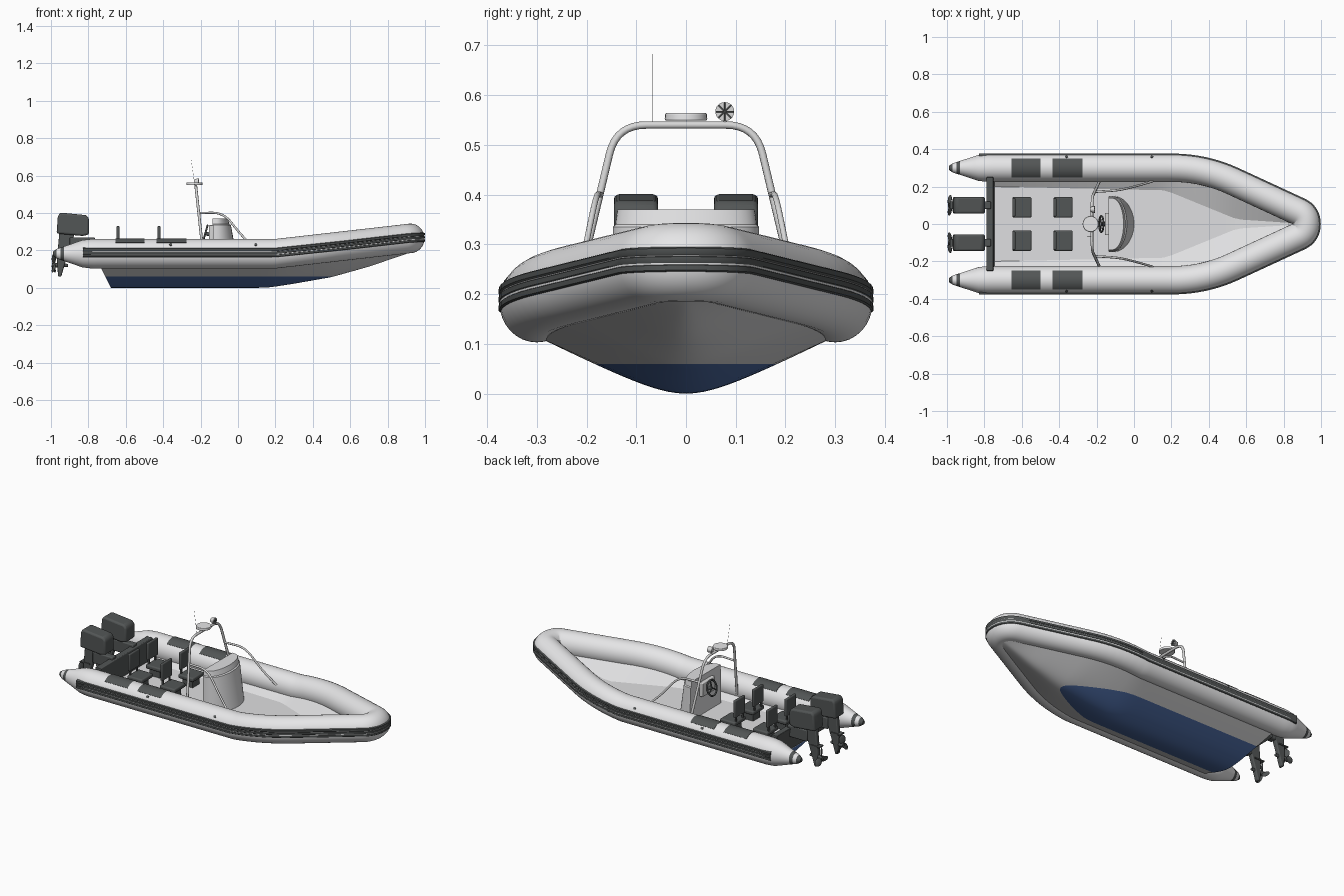
import bpy, bmesh, math
from math import sin, cos, pi, radians
from mathutils import Vector, Matrix

if "Cube" in bpy.data.objects:
    bpy.data.objects.remove(bpy.data.objects["Cube"], do_unlink=True)


def material(name, *rgb):
    m = bpy.data.materials.new(name)
    m.use_nodes = True
    m.diffuse_color = (*rgb, 1)
    m.node_tree.nodes["Principled BSDF"].inputs["Base Color"].default_value = (*rgb, 1)
    return m


LIGHT = material("light grey tube", 0.8, 0.8, 0.81)
DECK = material("deck grey", 0.74, 0.74, 0.75)
DARK = material("dark grey", 0.085, 0.092, 0.092)
STEEL = material("steel grey", 0.68, 0.68, 0.68)
BLUE = material("bottom blue", 0.08, 0.16, 0.4)


# ---- helpers ----
def finish(name, bm, *mats, mirror=False, bevel=0, angle=35, rule=None):
    bmesh.ops.remove_doubles(bm, verts=bm.verts, dist=1e-5)
    bmesh.ops.recalc_face_normals(bm, faces=bm.faces)
    for f in bm.faces:
        f.material_index = int(bool(rule and rule(f.calc_center_median())))
    me = bpy.data.meshes.new(name)
    bm.to_mesh(me)
    bm.free()
    ob = bpy.data.objects.new(name, me)
    bpy.context.collection.objects.link(ob)
    for m in mats:
        me.materials.append(m)
    bpy.ops.object.select_all(action='DESELECT')
    ob.select_set(True)
    bpy.context.view_layer.objects.active = ob
    bpy.ops.object.shade_smooth_by_angle(angle=radians(angle))
    if bevel:
        b = ob.modifiers.new("Bevel", 'BEVEL')
        b.width, b.segments = bevel, 3
    if mirror:
        ob.modifiers.new("Mirror", 'MIRROR').use_axis = (False, True, False)


def box(name, lo, hi, mat, **kw):
    lo, hi = Vector(lo), Vector(hi)
    bm = bmesh.new()
    bmesh.ops.create_cube(bm, size=1, matrix=Matrix.Translation((lo + hi) / 2) @ Matrix.Diagonal((*(hi - lo), 1)))
    finish(name, bm, mat, **kw)


def side_profile(name, pts, y0, y1, mat, **kw):
    bm = bmesh.new()
    face = bm.faces.new([bm.verts.new((x, y0, z)) for x, z in pts])
    ext = bmesh.ops.extrude_face_region(bm, geom=[face])["geom"]
    bmesh.ops.translate(bm, vec=(0, y1 - y0, 0), verts=[v for v in ext if isinstance(v, bmesh.types.BMVert)])
    bm.faces.new([bm.verts.new((x, y0, z)) for x, z in pts]) if not face.is_valid else None
    finish(name, bm, mat, **kw)


def rod(name, a, b, r0, r1, mat, **kw):
    a, b = Vector(a), Vector(b)
    bm = bmesh.new()
    m = Matrix.Translation((a + b) / 2) @ (b - a).to_track_quat('Z', 'Y').to_matrix().to_4x4()
    bmesh.ops.create_cone(bm, cap_ends=True, segments=24, radius1=r0, radius2=r1, depth=(b - a).length, matrix=m)
    finish(name, bm, mat, **kw)


def rounded(corners, cuts, steps=8):
    pts = [Vector(c) for c in corners]
    out = [pts[0]]
    for p, c, n, d in zip(pts, pts[1:], pts[2:], cuts):
        a, b = c + (p - c).normalized() * d, c + (n - c).normalized() * d
        out += [a.lerp(c, t / steps).lerp(c.lerp(b, t / steps), t / steps) for t in range(steps + 1)]
    return out + [pts[-1]]


def pipe(name, path, r, mat, mirror=False):
    cu = bpy.data.curves.new(name, 'CURVE')
    cu.dimensions, cu.bevel_depth, cu.bevel_resolution, cu.use_fill_caps = '3D', r, 3, True
    s = cu.splines.new('POLY')
    s.points.add(len(path) - 1)
    for q, p in zip(s.points, path):
        q.co = (*p, 1)
    ob = bpy.data.objects.new(name, cu)
    bpy.context.collection.objects.link(ob)
    cu.materials.append(mat)
    bpy.ops.object.select_all(action='DESELECT')
    ob.select_set(True)
    bpy.context.view_layer.objects.active = ob
    bpy.ops.object.convert(target='MESH')
    bpy.ops.object.shade_smooth_by_angle(angle=radians(40))
    if mirror:
        bpy.context.object.modifiers.new("Mirror", 'MIRROR').use_axis = (False, True, False)


def interp(x, table):
    for (x0, y0), (x1, y1) in zip(table, table[1:]):
        if x <= x1:
            return y0 + (y1 - y0) * max(0, (x - x0) / (x1 - x0))
    return table[-1][1]


def tube_z(x):
    return 0.182 + max(0, x - 0.2) * 0.114


def half_path(x0, step=0.05):
    """Left tube centre line from x0 to the bow."""
    raw = rounded([(x0, 0.3, 0), (0.375, 0.3, 0), (0.922, 0.047, 0), (0.922, 0, 0)], (0.17, 0.045))
    pts = [raw[0]]
    for a, b in zip(raw, raw[1:]):
        n = max(1, math.ceil((b - a).length / step))
        pts += [a.lerp(b, i / n) for i in range(1, n + 1) if (b - a).length > 1e-5]
    return [Vector((p.x, p.y, tube_z(p.x))) for p in pts]


def loft(bm, rows, closed=False):
    grid = [[bm.verts.new(p) for p in row] for row in rows]
    for a, b in zip(grid, grid[1:]):
        n = len(a)
        for i in range(n if closed else n - 1):
            j = (i + 1) % n
            bm.faces.new((a[i], a[j], b[j], b[i]))
    return grid


def sweep(path, section, scale=lambda x: 1):
    bm, rows = bmesh.new(), []
    for i, p in enumerate(path):
        t = path[min(i + 1, len(path) - 1)] - path[max(i - 1, 0)]
        if p.y < 1e-4:
            t = Vector((0, -1, 0))
        n = Vector((-t.y, t.x, 0)).normalized()
        row = [p + (n * o + Vector((0, 0, u))) * scale(p.x) for o, u in section]
        rows.append([(v.x, max(v.y, 0), v.z) for v in row])
    grid = loft(bm, rows, True)
    bm.faces.new(grid[0])
    return bm


# ---- inflatable tube, rub strake and patches ----
ring = [(0.075 * cos(a * pi / 16), 0.079 * sin(a * pi / 16)) for a in range(32)]
cone = [(-0.99, 0.14), (-0.982, 0.27), (-0.83, 0.93), (-0.78, 1)]
finish("inflatable_tube", sweep(half_path(-0.99, 0.02), ring, lambda x: interp(x, cone)),
       LIGHT, DARK, mirror=True, rule=lambda c: c.x < -0.965 or -0.95 < c.x < -0.93)

strake = [(0.06, -0.02), (0.073, -0.019)]
for k in range(3):
    u = -0.019 + k * 0.017
    strake += [(0.0765, u + 0.003), (0.0765, u + 0.013), (0.073, u + 0.015)]
strake += [(0.06, 0.033)]
finish("rub_strake", sweep(half_path(-0.83), strake), DARK, mirror=True)

arc = [radians(d) for d in range(48, 133, 6)]
patch = [(0.077 * cos(a), 0.081 * sin(a)) for a in arc] + [(0.07 * cos(a), 0.074 * sin(a)) for a in reversed(arc)]
for label, x0, x1 in (("rear", -0.655, -0.5), ("front", -0.435, -0.275)):
    bm = sweep([Vector((x, 0.3, tube_z(x))) for x in (x0, x1)], patch)
    finish(label + "_tube_patch", bm, DARK, mirror=True)
for x in (-0.36, 0.095):
    rod("tube_valve", (x, 0.34, 0.215), (x, 0.361, 0.2325), 0.008, 0.008, DARK, mirror=True)

# ---- hull with painted bottom ----
keel = [(0.12, 0), (0.17, 0.002), (0.3, 0.022), (0.5, 0.057), (0.7, 0.113), (0.92, 0.188)]
rows = []
for p in half_path(-0.68):
    zk, yc, zc = interp(p.x, keel), max(p.y - 0.012, 0), p.z - 0.073
    row = []
    for i in range(17):
        t = i / 16
        g = (math.hypot(0.04, 0.14 * t) - 0.04) / (math.hypot(0.04, 0.14) - 0.04)
        z = zk + (zc - zk) * g
        row.append((p.x - (0.5 * z if p.x < -0.67 else 0), yc * t, z))
    rows.append(row)
bm = bmesh.new()
grid = loft(bm, rows)
top = rows[0][-1]
bm.faces.new(grid[0] + [bm.verts.new((top[0], 0, top[2]))])
bmesh.ops.bisect_plane(bm, geom=bm.verts[:] + bm.edges[:] + bm.faces[:], plane_co=(0, 0, 0.06), plane_no=(0, 0, 1))
finish("hull", bm, DECK, BLUE, mirror=True, rule=lambda c: c.z < 0.06)

# ---- deck: flat floor with sloping edges ----
rows = []
for p in half_path(-0.75):
    z = 0.13 + max(0, p.x - 0.55) * 0.3
    edge = min(interp(p.x, [(-0.75, 0.2), (0.17, 0.18), (0.55, 0.025), (0.92, 0)]), p.y)
    rows.append([(p.x, 0, z), (p.x, edge, z), (p.x, max(p.y - 0.05, edge), p.z - 0.015)])
bm = bmesh.new()
loft(bm, rows)
finish("deck", bm, DECK, mirror=True, angle=10)
side_profile("transom", [(-0.79, 0.255), (-0.752, 0.255), (-0.745, 0.115), (-0.765, 0.105)], -0.25, 0.25, DARK, bevel=0.004)

# ---- console with dash and wheel ----
rows = []
for z, s, back, nose in ((0.13, 0.15, -0.13, 0.0), (0.335, 0.147, -0.135, -0.038), (0.34, 0.142, -0.135, -0.046), (0.37, 0.138, -0.135, -0.056)):
    mid = -0.115
    rows.append([(back, -s, z)] + [(mid + (nose - mid) * cos(a * pi / 24), s * sin(a * pi / 24), z) for a in range(-12, 13)] + [(back, s, z)])
bm = bmesh.new()
grid = loft(bm, rows, True)
bm.faces.new(grid[-1])
finish("console", bm, DECK)
box("dash", (-0.155, -0.06, 0.25), (-0.13, 0.06, 0.335), STEEL, bevel=0.005)
hub = Vector((-0.175, 0, 0.29))


def on_wheel(a):
    return hub + 0.043 * Vector((0.28 * sin(a), cos(a), sin(a)))


pipe("steering_wheel", [on_wheel(a * pi / 12) for a in range(25)], 0.005, DARK)
for a in (90, 210, 330):
    rod("wheel_spoke", hub, on_wheel(radians(a)), 0.004, 0.004, DARK)
rod("wheel_hub", hub, (-0.15, 0, 0.285), 0.01, 0.01, DARK)

# ---- radar arch and fittings ----
arch = [(-0.185, -0.228, 0.17), (-0.225, -0.14, 0.54), (-0.225, 0.14, 0.54), (-0.185, 0.228, 0.17)]
pipe("radar_arch", rounded(arch, (0.06, 0.06)), 0.0075, STEEL)
brace = [(-0.21, 0.172, 0.4), (-0.08, 0.18, 0.402), (0.02, 0.205, 0.28), (0.1, 0.228, 0.2)]
pipe("arch_brace", rounded(brace, (0.06, 0.03)), 0.006, STEEL, mirror=True)
rod("radar_dome", (-0.232, 0, 0.549), (-0.232, 0, 0.564), 0.043, 0.042, LIGHT, bevel=0.003)
rod("antenna", (-0.23, -0.068, 0.54), (-0.25, -0.068, 0.683), 0.0008, 0.0005, STEEL)
rod("searchlight", (-0.235, 0.078, 0.567), (-0.21, 0.078, 0.567), 0.012, 0.019, STEEL)
for k in range(4):
    d = Vector((0, cos(k * pi / 4), sin(k * pi / 4))) * 0.018
    c = Vector((-0.209, 0.078, 0.567))
    rod("searchlight_grille", c - d, c + d, 0.0015, 0.0015, DARK)
rod("searchlight_stem", (-0.226, 0.078, 0.54), (-0.226, 0.078, 0.56), 0.004, 0.004, STEEL)

# ---- seats ----
for label, x in (("rear", -0.65), ("front", -0.43)):
    box(label + "_seat_pedestal", (x + 0.015, 0.055, 0.13), (x + 0.085, 0.122, 0.18), DARK, mirror=True)
    box(label + "_seat_cushion", (x, 0.034, 0.175), (x + 0.102, 0.144, 0.2), DARK, mirror=True, bevel=0.008)
    box(label + "_seat_back", (x, 0.04, 0.225), (x + 0.016, 0.138, 0.33), DARK, mirror=True, bevel=0.006)
    for y in (0.052, 0.116):
        box(label + "_seat_post", (x + 0.003, y, 0.18), (x + 0.012, y + 0.01, 0.24), DARK, mirror=True)

# ---- twin outboard motors ----
cowl = [(-0.97, 0.29), (-0.963, 0.385), (-0.95, 0.402), (-0.81, 0.388), (-0.796, 0.37), (-0.796, 0.285), (-0.83, 0.277)]
side_profile("motor_cowl", cowl, 0.056, 0.145, DARK, mirror=True, bevel=0.016)
leg = [(-0.955, 0.3), (-0.87, 0.3), (-0.895, 0.22), (-0.925, 0.13), (-0.945, 0.06), (-0.962, 0.06), (-0.968, 0.15)]
side_profile("motor_leg", leg, 0.086, 0.114, DARK, mirror=True, bevel=0.006)
box("motor_bracket", (-0.9, 0.08, 0.2), (-0.765, 0.12, 0.27), DARK, mirror=True, bevel=0.006)
box("splash_plate", (-0.985, 0.08, 0.183), (-0.92, 0.12, 0.19), DARK, mirror=True)
rod("gearcase", (-0.995, 0.1, 0.12), (-0.91, 0.1, 0.12), 0.013, 0.008, DARK, mirror=True)
bm = bmesh.new()
for k in range(3):
    m = (Matrix.Translation((-0.985, 0.1, 0.12)) @ Matrix.Rotation(k * 2 * pi / 3, 4, 'X')
         @ Matrix.Translation((0, 0, 0.034)) @ Matrix.Rotation(radians(30), 4, 'Z') @ Matrix.Diagonal((0.005, 0.021, 0.028, 1)))
    bmesh.ops.create_uvsphere(bm, u_segments=12, v_segments=8, radius=1, matrix=m)
finish("propeller", bm, DARK, mirror=True)
